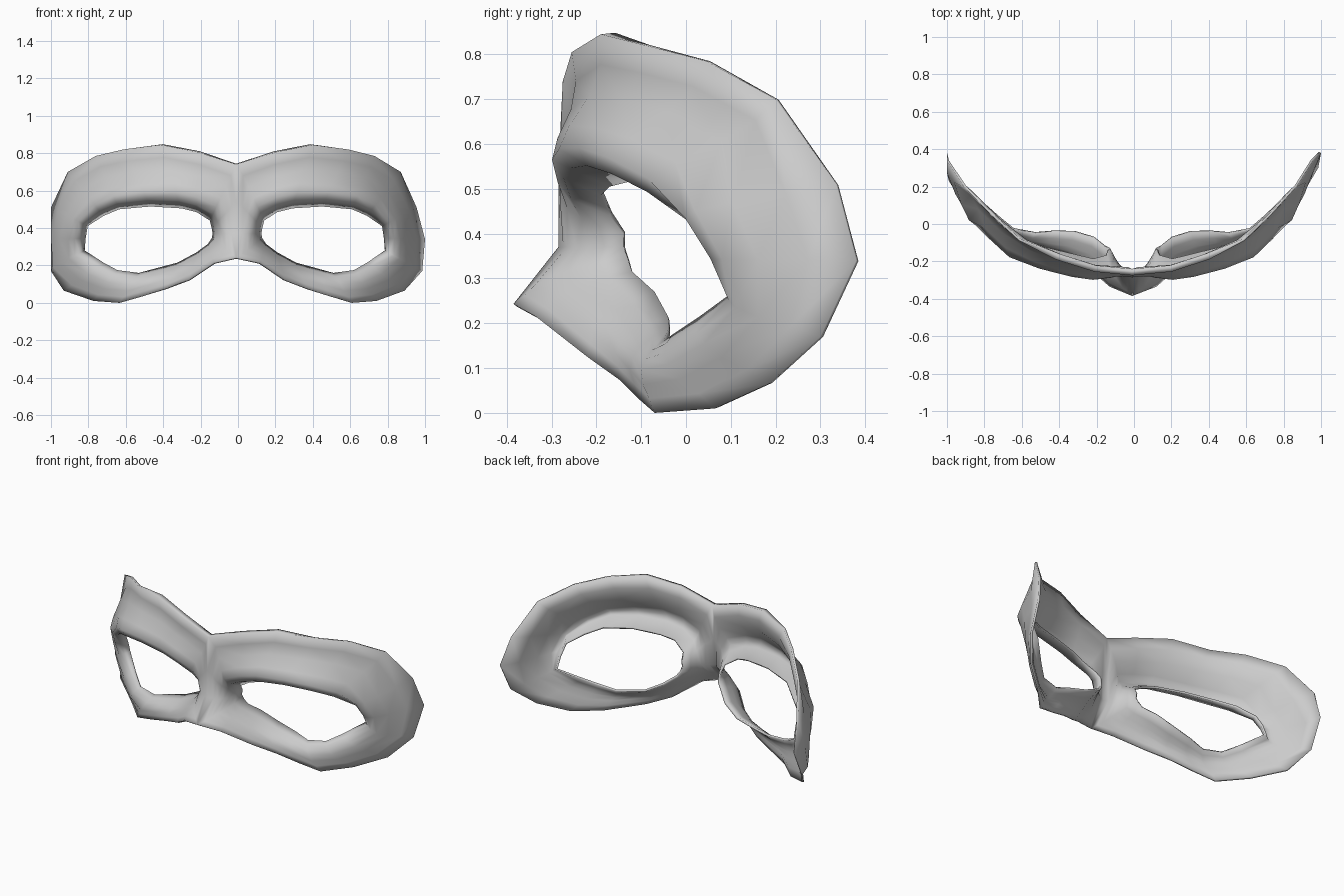
import bpy, bmesh

if "Cube" in bpy.data.objects:
    bpy.data.objects.remove(bpy.data.objects["Cube"])

# Right half of the mask, clockwise round the eye hole:
# outer edge x,y,z | eye rim x,y,z | depth (y) of the bulge between them
ribs = [
    (0, -.275, .74,    .14, -.17, .44,   -.285),
    (.20, -.255, .805, .21, -.19, .485,  -.298),
    (.40, -.19, .845,  .29, -.17, .505,  -.283),
    (.59, -.09, .82,   .45, -.13, .515,  -.24),
    (.73, .045, .785,  .61, -.07, .50,   -.18),
    (.87, .20, .70,    .69, .00, .465,   -.09),
    (.955, .335, .51,  .77, .06, .41,    .02),
    (1.0, .38, .34,    .78, .10, .345,   .08),
    (.985, .30, .17,   .785, .125, .28,  .11),
    (.89, .185, .065,  .69, .03, .215,   .04),
    (.74, .065, .01,   .62, -.03, .175,  -.04),
    (.61, -.07, 0,     .51, -.05, .16,   -.10),
    (.49, -.11, .035,  .42, -.04, .185,  -.12),
    (.37, -.15, .075,  .31, -.04, .215,  -.145),
    (.25, -.22, .125,  .21, -.07, .27,   -.19),
    (.12, -.335, .215, .15, -.12, .315,  -.26),
    (0, -.385, .243,   .13, -.13, .345,  -.30),
    (0, -.285, .37,    .125, -.14, .37,  -.245),
    (0, -.285, .54,    .13, -.14, .40,   -.265),
]
STEPS = (0, .2, .4, .6, .75, .88, 1)
BROW = range(0, 6)          # ribs whose bulge sits low, near the eye
THICK_EDGE = (0, 1, 2, 18)  # ribs with a heavier top edge


def rib_points(r, power):
    """Curved section from outer edge (t=0) to eye rim (t=1)."""
    peak = power / (power + 1)
    top = peak ** power * (1 - peak)
    height = r[6] - (r[1] + (r[4] - r[1]) * peak)
    for t in STEPS:
        x, y, z = (r[k] + (r[k + 3] - r[k]) * t for k in range(3))
        yield x, y + height * t ** power * (1 - t) / top, z


# Shell around one eye
bm = bmesh.new()
rows = [[bm.verts.new(p) for p in rib_points(r, 3.3 if i in BROW else 1.5)]
        for i, r in enumerate(ribs)]
for i, a in enumerate(rows):
    b = rows[(i + 1) % len(rows)]
    for k in range(len(STEPS) - 1):
        bm.faces.new((a[k], a[k + 1], b[k + 1], b[k]))
mesh = bpy.data.meshes.new("eye_mask")
bm.to_mesh(mesh)
bm.free()
mask = bpy.data.objects.new("eye_mask", mesh)
bpy.context.collection.objects.link(mask)

# Wall thickness: thin at the edges, fuller in the middle and at the brow
group = mask.vertex_groups.new(name="wall")
for i in range(len(ribs)):
    for k, t in enumerate(STEPS):
        w = .35 + 1.6 * t * (1 - t)
        if i in THICK_EDGE:
            w = max(w, 1 - t)
        group.add([i * len(STEPS) + k], min(w, 1), 'REPLACE')

# Mirror to the other eye, then give the shell its wall
mirror = mask.modifiers.new("mirror", 'MIRROR')
mirror.use_clip = True
mirror.merge_threshold = .002
wall = mask.modifiers.new("wall", 'SOLIDIFY')
wall.thickness = .035
wall.offset = -1
wall.vertex_group = "wall"

bpy.context.view_layer.objects.active = mask
mask.select_set(True)
for name in ("mirror", "wall"):
    bpy.ops.object.modifier_apply(modifier=name)

# The left half is slightly wider, with a flatter temple
for v in mask.data.vertices:
    if v.co.x < .02:
        v.co.x = max(-1, v.co.x * (1 - .04 * v.co.x) - .01)
bpy.ops.object.shade_smooth()
